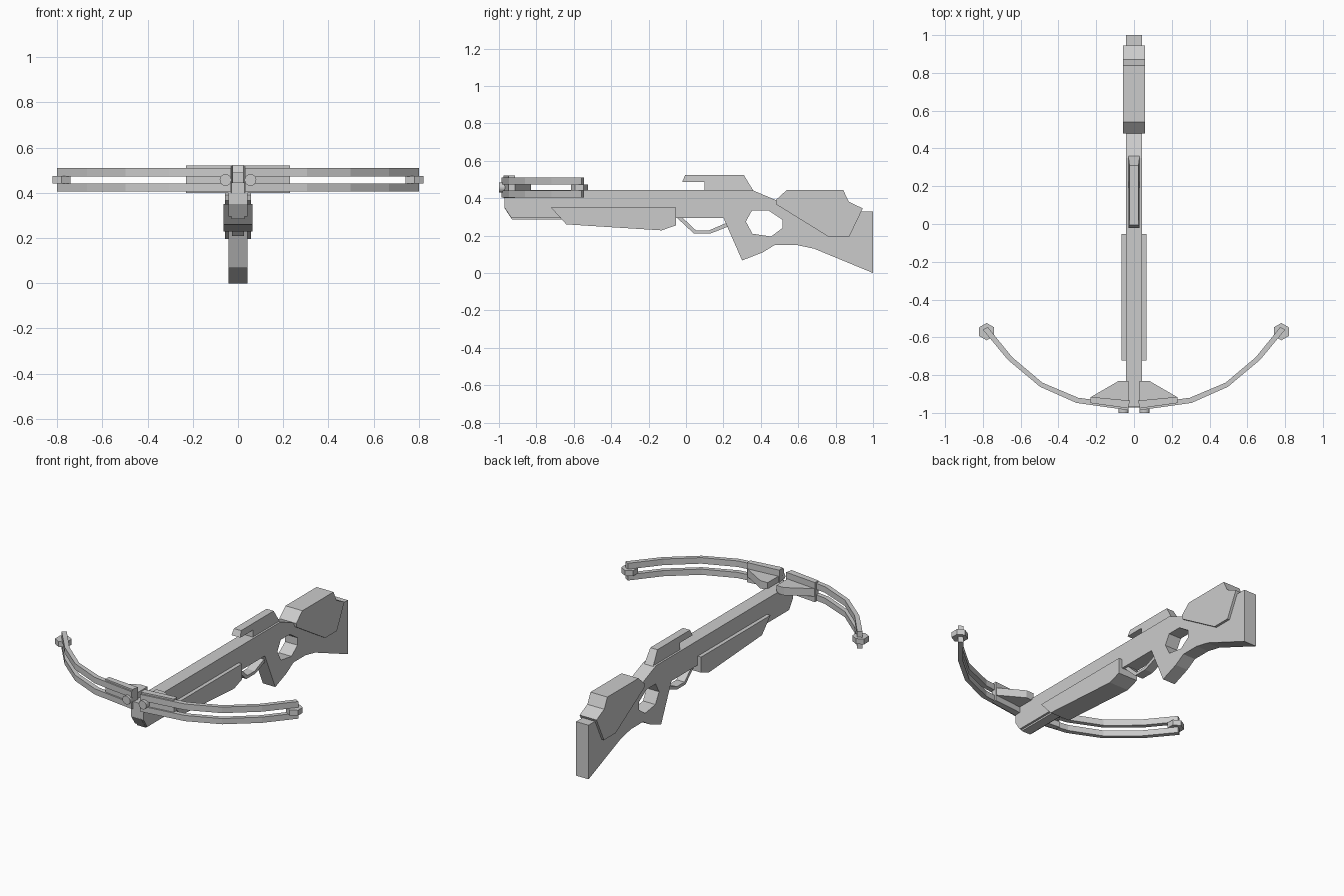
import bpy, bmesh, math
from mathutils import Matrix

if "Cube" in bpy.data.objects:
    bpy.data.objects.remove(bpy.data.objects["Cube"])


def prism(name, polys, axis, lo, hi):
    """Extrude one or more joined 2D outlines along x (points are y,z) or z (points are x,y)."""
    bm = bmesh.new()
    rings = []
    for h in (lo, hi):
        verts = {}
        for p in (p for poly in polys for p in poly):
            if p not in verts:
                verts[p] = bm.verts.new((h, *p) if axis == 'x' else (*p, h))
        rings.append(verts)
    edges = [e for poly in polys for e in zip(poly, poly[1:] + poly[:1])]
    for verts in rings:
        for poly in polys:
            bm.faces.new([verts[p] for p in poly])
    a, b = rings
    for p, q in edges:
        if (q, p) not in edges:          # outer walls only, not the shared seams
            bm.faces.new((a[p], a[q], b[q], b[p]))
    bmesh.ops.recalc_face_normals(bm, faces=bm.faces[:])
    return finish(name, bm)


def cylinder(name, sides, radius, depth, matrix):
    bm = bmesh.new()
    bmesh.ops.create_cone(bm, cap_ends=True, segments=sides, radius1=radius,
                          radius2=radius, depth=depth, matrix=matrix)
    return finish(name, bm)


def finish(name, bm):
    me = bpy.data.meshes.new(name)
    bm.to_mesh(me)
    bm.free()
    ob = bpy.data.objects.new(name, me)
    bpy.context.collection.objects.link(ob)
    return ob


# Stock: barrel with grip, and butt, joined around the thumb hole
barrel = [(-0.97, 0.35), (-0.97, 0.445), (0.35, 0.445), (0.48, 0.39), (0.44, 0.335),
          (0.353, 0.335), (0.32, 0.275), (0.355, 0.21), (0.41, 0.11), (0.30, 0.067),
          (0.20, 0.295), (-0.935, 0.295)]
butt = [(0.44, 0.335), (0.48, 0.39), (0.56, 0.42), (0.82, 0.42), (0.87, 0.36), (0.92, 0.33),
        (1.0, 0.33), (1.0, 0.0), (0.685, 0.13), (0.59, 0.15), (0.475, 0.15), (0.41, 0.11),
        (0.355, 0.21), (0.455, 0.195), (0.515, 0.24), (0.515, 0.285)]
prism("stock", [barrel, butt], 'x', -0.042, 0.042)

# Narrow rib under the nose
prism("nose_rib", [[(-0.972, 0.35), (-0.6, 0.35), (-0.6, 0.285), (-0.93, 0.285)]],
      'x', -0.029, 0.029)

# Wide cheek piece and fore-end
prism("cheek_piece", [[(0.48, 0.39), (0.54, 0.445), (0.84, 0.445), (0.87, 0.382), (0.945, 0.345),
                       (0.873, 0.195), (0.76, 0.195), (0.485, 0.365)]], 'x', -0.057, 0.057)
prism("fore_end", [[(-0.722, 0.35), (-0.053, 0.35), (-0.053, 0.255), (-0.13, 0.228),
                    (-0.64, 0.26)]], 'x', -0.065, 0.065)

# Trigger guard strap
prism("trigger_guard", [[(-0.05, 0.297), (0.043, 0.21), (0.128, 0.21), (0.225, 0.248),
                         (0.212, 0.266), (0.123, 0.228), (0.053, 0.228), (-0.02, 0.297)]],
      'x', -0.027, 0.027)

# Sight rail with narrowed top edge
rail = prism("sight_rail", [[(-0.02, 0.487), (-0.005, 0.523), (0.31, 0.523), (0.36, 0.44),
                             (0.10, 0.44), (0.10, 0.487)]], 'x', -0.03, 0.03)
for v in rail.data.vertices:
    if v.co.z > 0.51:
        v.co.x *= 0.8

# Bow, both sides
outer = [(0.03, -0.986), (0.305, -0.947), (0.497, -0.862), (0.667, -0.72), (0.80, -0.56)]
inner = [(0.775, -0.545), (0.645, -0.705), (0.485, -0.84), (0.295, -0.92), (0.03, -0.955)]
plate = [(0.022, -0.935), (0.03, -0.976), (0.23, -0.948), (0.23, -0.915)]
wedge = [(0.03, -0.95), (0.03, -0.83), (0.08, -0.83), (0.23, -0.917), (0.23, -0.94)]
for side, s in (("left", -1), ("right", 1)):
    def flip(pts):
        return [(s * x, y) for x, y in pts]
    prism(f"upper_limb_{side}", [flip(outer + inner)], 'z', 0.473, 0.51)
    prism(f"lower_limb_{side}", [flip(outer + inner)], 'z', 0.405, 0.44)
    prism(f"limb_plate_{side}", [flip(plate)], 'z', 0.40, 0.52)
    prism(f"limb_wedge_{side}", [flip(wedge)], 'z', 0.435, 0.482)
    cylinder(f"limb_tip_{side}", 6, 0.046, 0.033, Matrix.Translation((s * 0.78, -0.57, 0.4575))
             @ Matrix.Rotation(math.pi / 6 * 0, 4, 'Z'))
    cylinder(f"limb_bolt_{side}", 16, 0.026, 0.05, Matrix.Translation((s * 0.055, -0.975, 0.457))
             @ Matrix.Rotation(math.pi / 2, 4, 'X'))
